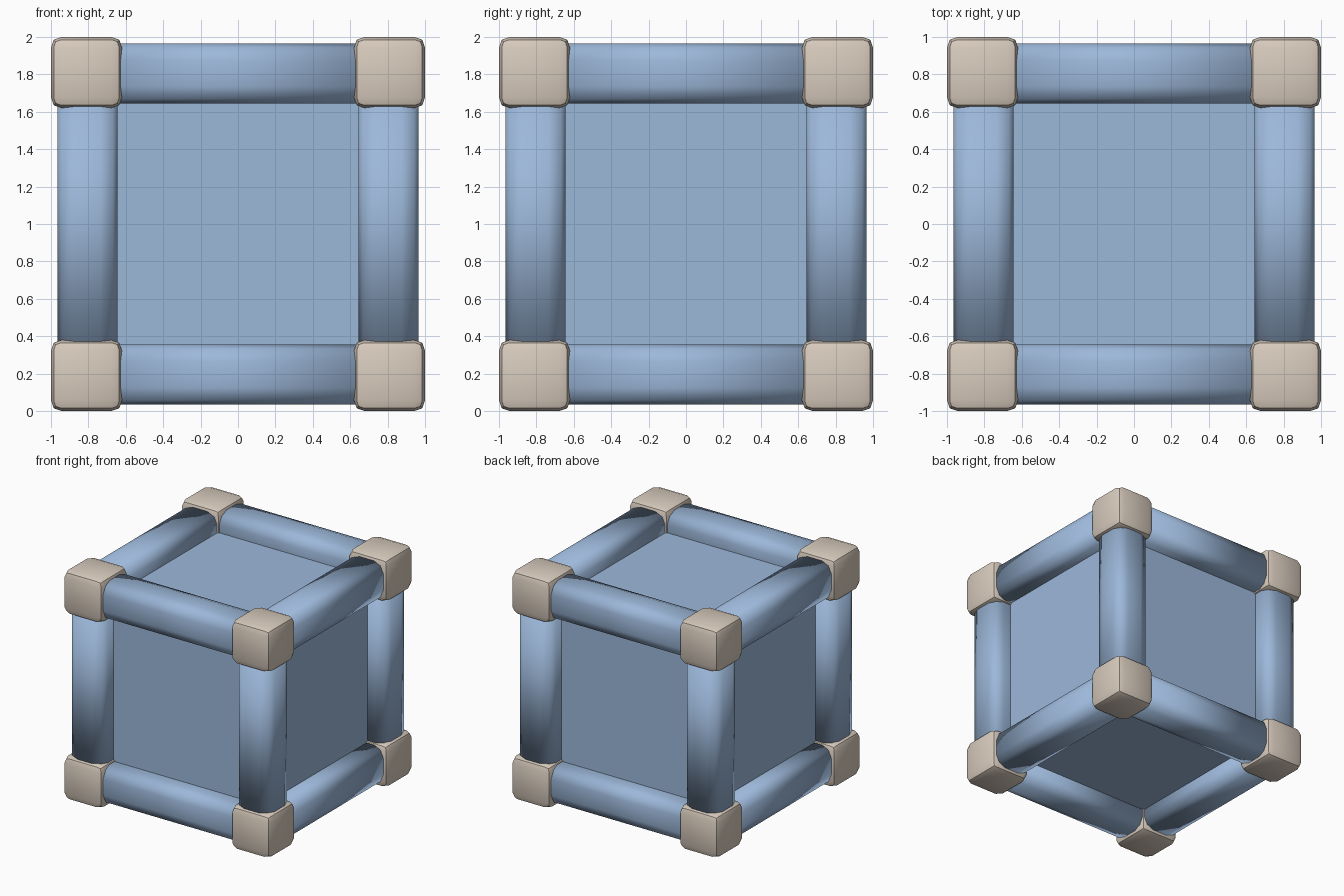
import bpy, bmesh, math
from mathutils import Matrix, Vector

if "Cube" in bpy.data.objects:
    bpy.data.objects.remove(bpy.data.objects["Cube"])


def material(name, rgb):
    m = bpy.data.materials.new(name)
    m.diffuse_color = (*rgb, 1)
    m.use_nodes = True
    m.node_tree.nodes["Principled BSDF"].inputs["Base Color"].default_value = m.diffuse_color
    return m


BLUE = material("soft blue", (0.335, 0.48, 0.70))
BEIGE = material("warm beige", (0.69, 0.60, 0.51))
C = 0.805            # distance of bar and block centres from the middle
MID = Vector((0, 0, 1))


def finish(bm, name, mat):
    """Smooth shading inside each side, hard edges where marked."""
    bmesh.ops.recalc_face_normals(bm, faces=bm.faces)
    for f in bm.faces:
        f.smooth = True
    mesh = bpy.data.meshes.new(name)
    bm.to_mesh(mesh)
    bm.free()
    mesh.materials.append(mat)
    return mesh


def place(mesh, name, matrix):
    ob = bpy.data.objects.new(name, mesh)
    ob.matrix_world = matrix
    bpy.context.collection.objects.link(ob)


def bar_mesh():
    """Square bar with slightly bulging sides."""
    bm = bmesh.new()
    side = [(0.137, -0.137), (0.16, -0.07), (0.16, 0.07)]
    ring = []
    for k in range(4):
        c, s = math.cos(k * math.pi / 2), math.sin(k * math.pi / 2)
        ring += [(x * c - y * s, x * s + y * c) for x, y in side]
    lo, hi = ([bm.verts.new((x, y, z)) for x, y in ring] for z in (-0.7, 0.7))
    for i in range(12):
        j = (i + 1) % 12
        bm.faces.new((lo[i], lo[j], hi[j], hi[i]))
    bm.faces.new(lo[::-1])
    bm.faces.new(hi)
    for e in bm.edges:
        e.smooth = e.calc_face_angle() < math.radians(30)
    return finish(bm, "bar", BLUE)


def block_mesh():
    """Cube with bulging faces, each face a 3 x 3 grid."""
    bm = bmesh.new()
    bmesh.ops.create_cube(bm, size=2)
    bmesh.ops.subdivide_edges(bm, edges=bm.edges[:], cuts=2, use_grid_fill=True)
    for e in bm.edges:
        e.smooth = e.calc_face_angle() < 1
    for v in bm.verts:
        outer = [abs(c) > 0.9 for c in v.co]
        reach = {1: 0.19, 2: 0.175, 3: 0.165}[sum(outer)]
        v.co = [math.copysign(reach if o else 0.133, c) for o, c in zip(outer, v.co)]
    return finish(bm, "corner_block", BEIGE)


# Inner box that shows as a recessed panel on every side
bm = bmesh.new()
bmesh.ops.create_cube(bm, size=1.6)
panel = finish(bm, "inner_box", BLUE)
panel.polygons.foreach_set("use_smooth", [False] * 6)
place(panel, "inner_box", Matrix.Translation(MID))

# Four bars along each axis
bar = bar_mesh()
turns = {"x": Matrix.Rotation(math.pi / 2, 4, 'Y'),
         "y": Matrix.Rotation(math.pi / 2, 4, 'X'),
         "z": Matrix.Identity(4)}
for axis, turn in turns.items():
    for a in (-C, C):
        for b in (-C, C):
            pos = {"x": (0, a, b), "y": (a, 0, b), "z": (a, b, 0)}[axis]
            place(bar, "bar_" + axis, Matrix.Translation(MID + Vector(pos)) @ turn)

# Blocks on the eight corners
block = block_mesh()
D = 0.81
for x in (-D, D):
    for y in (-D, D):
        for z in (-D, D):
            place(block, "corner_block", Matrix.Translation(MID + Vector((x, y, z))))
